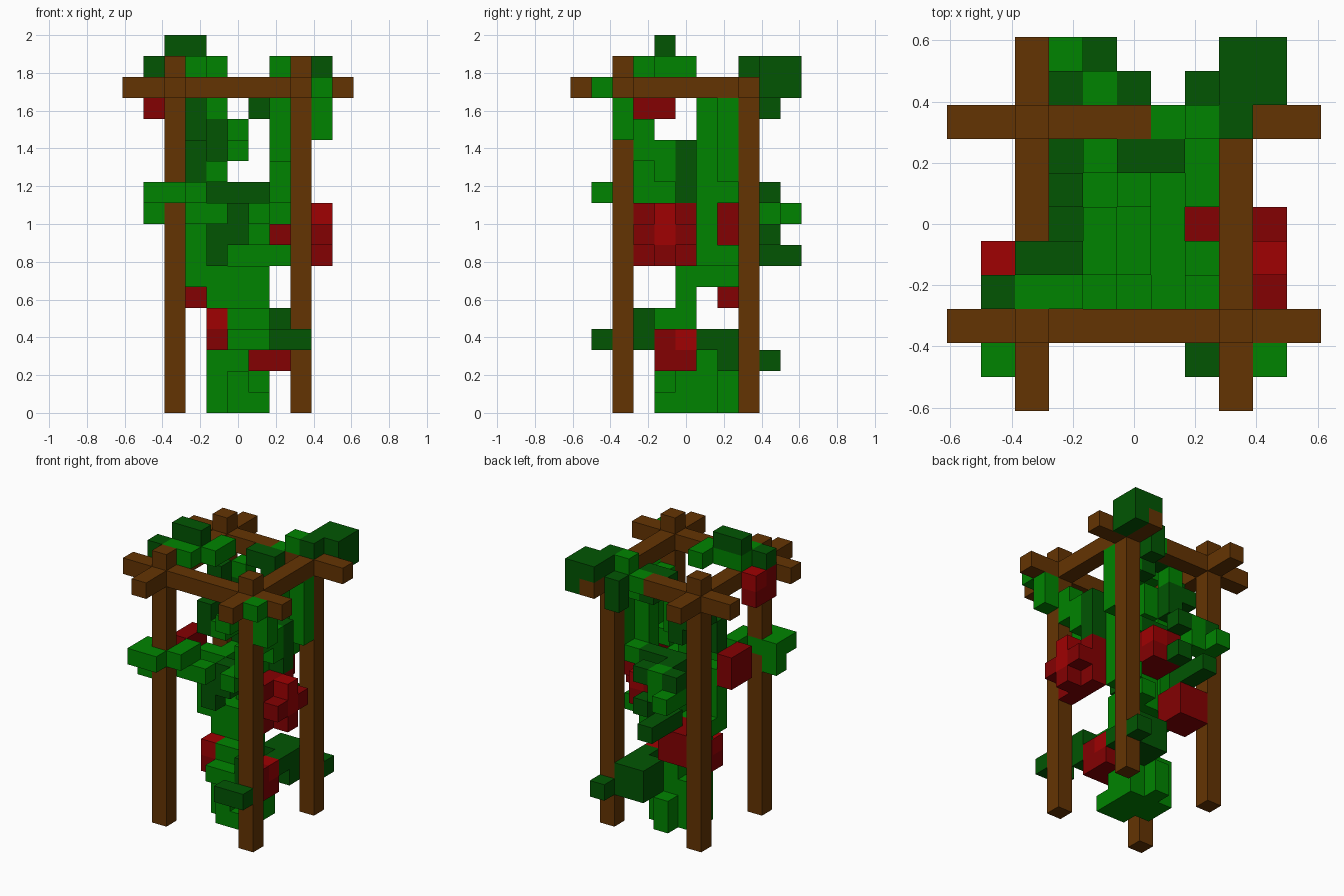
import bpy, bmesh
from itertools import product

if "Cube" in bpy.data.objects:
    bpy.data.objects.remove(bpy.data.objects["Cube"], do_unlink=True)

U = 2 / 18  # edge of one cube


def material(name, rgb):
    m = bpy.data.materials.new(name)
    m.use_nodes = True
    c = [(v / 255) ** 2.2 for v in rgb] + [1]
    m.diffuse_color = c
    bsdf = m.node_tree.nodes["Principled BSDF"]
    bsdf.inputs["Base Color"].default_value = c
    bsdf.inputs["Roughness"].default_value = 0.9
    return m


WOOD = material("brown wood", (100, 55, 10))
LIGHT = material("light leaf green", (2, 131, 2))
DARK = material("dark leaf green", (8, 86, 10))
RED = material("dark red", (131, 5, 9))
BRIGHT = material("bright red", (158, 5, 9))

# Every box is x0, x1, y0, y1, z0, z1 in whole cubes, both ends included
posts = [(x, x, y, y, 0, 16) for x in (2, 8) for y in (2, 8)]
beams = [(0, 10, y, y, 15, 15) for y in (2, 8)] + [(x, x, 0, 10, 15, 15) for x in (2, 8)]

stem = [  # central climbing stem
    (4, 6, 5, 6, 0, 1), (5, 5, 4, 7, 0, 1), (6, 6, 4, 4, 0, 0), (6, 6, 6, 6, 2, 2),
    (4, 5, 5, 6, 2, 2), (5, 6, 3, 3, 3, 3),
    (5, 5, 4, 6, 3, 3), (5, 6, 4, 5, 4, 4), (4, 6, 5, 5, 5, 5), (3, 6, 5, 6, 6, 6),
    (6, 6, 7, 7, 6, 6), (5, 7, 6, 6, 7, 7), (7, 7, 7, 7, 7, 7), (3, 3, 5, 5, 7, 9),
    (6, 6, 5, 5, 8, 8), (7, 7, 6, 6, 8, 9), (4, 4, 5, 6, 9, 9), (6, 6, 4, 6, 9, 9),
]
upper_vines = [  # light leaves climbing to the beams
    (3, 4, 3, 3, 9, 9), (6, 6, 3, 3, 9, 9), (7, 7, 3, 4, 10, 10),
    (7, 7, 3, 3, 11, 11), (8, 8, 3, 3, 12, 13), (8, 8, 4, 4, 11, 12), (7, 7, 6, 6, 10, 14),
    (7, 7, 7, 7, 10, 10), (7, 7, 7, 7, 14, 14), (8, 8, 7, 7, 11, 14),
    (4, 4, 5, 6, 11, 11), (5, 5, 4, 5, 12, 12), (5, 5, 6, 6, 12, 13),
    (4, 4, 7, 7, 14, 14), (6, 6, 8, 8, 15, 15), (7, 7, 8, 8, 16, 16),
    (2, 3, 3, 4, 16, 16), (4, 4, 4, 5, 16, 16),
]
side_sprigs = [  # light leaves around the posts and at the back
    (1, 2, 1, 2, 10, 10), (3, 3, 2, 3, 10, 10), (1, 1, 2, 2, 9, 9),
    (9, 9, 1, 1, 15, 15), (9, 9, 2, 2, 13, 14), (3, 3, 9, 10, 9, 9), (4, 4, 9, 9, 9, 10),
]
low_dark = [  # dark leaves, lower half
    (7, 8, 1, 1, 3, 3), (7, 7, 3, 3, 3, 4), (7, 7, 6, 6, 3, 3), (6, 7, 7, 8, 2, 3),
    (8, 8, 9, 9, 2, 2), (4, 4, 9, 10, 7, 7), (4, 4, 8, 8, 7, 7), (5, 5, 9, 9, 8, 8),
    (4, 4, 4, 4, 7, 8), (5, 5, 4, 4, 8, 9),
]
high_dark = [  # dark leaves, upper half
    (4, 6, 7, 7, 10, 10), (8, 8, 5, 5, 10, 12), (5, 5, 9, 9, 10, 10),
    (4, 4, 8, 8, 10, 10), (3, 3, 9, 9, 10, 10),
    (3, 3, 5, 5, 11, 12), (3, 3, 6, 7, 13, 13), (4, 4, 7, 7, 12, 13),
    (3, 3, 6, 6, 14, 14), (6, 6, 7, 7, 14, 15), (5, 5, 7, 7, 15, 15),
    (7, 7, 9, 9, 14, 15), (1, 1, 3, 3, 16, 16), (2, 3, 4, 4, 17, 17),
]
corner_bush = [(9, 9, 9, 10, 15, 16), (8, 8, 8, 10, 16, 16)]
blossoms = [
    (6, 7, 4, 5, 2, 3), (4, 4, 4, 5, 3, 4), (3, 4, 7, 8, 5, 6), (5, 6, 7, 8, 8, 9),
    (2, 2, 4, 5, 9, 10), (1, 1, 3, 4, 14, 15),
    (8, 8, 3, 5, 7, 9), (9, 9, 4, 4, 7, 9), (9, 9, 3, 5, 8, 8), (7, 7, 4, 5, 8, 8),
]
blossom_highlights = [
    (9, 9, 4, 4, 8, 9), (7, 7, 5, 5, 3, 3), (4, 4, 4, 4, 4, 4), (1, 1, 4, 4, 15, 15),
    (6, 6, 8, 8, 9, 9),
]

parts = [
    ("posts", WOOD, posts), ("beams", WOOD, beams), ("stem", LIGHT, stem),
    ("upper_vines", LIGHT, upper_vines), ("side_sprigs", LIGHT, side_sprigs),
    ("low_dark_leaves", DARK, low_dark), ("high_dark_leaves", DARK, high_dark),
    ("corner_bush", DARK, corner_bush), ("blossoms", RED, blossoms),
    ("blossom_highlights", BRIGHT, blossom_highlights),
]

# Fill the cubes; later parts replace earlier ones
cells = {}
for name, mat, boxes in parts:
    for x0, x1, y0, y1, z0, z1 in boxes:
        for c in product(range(x0, x1 + 1), range(y0, y1 + 1), range(z0, z1 + 1)):
            cells[c] = name


def add_face(bm, cell, axis, side):
    """Add one outward facing square of a cube."""
    a, b = (axis + 1) % 3, (axis + 2) % 3
    corners = [(0, 0), (1, 0), (1, 1), (0, 1)]
    verts = []
    for u, v in corners if side else corners[::-1]:
        p = list(cell)
        p[axis] += side
        p[a] += u
        p[b] += v
        verts.append(bm.verts.new(((p[0] - 5.5) * U, (p[1] - 5.5) * U, p[2] * U)))
    bm.faces.new(verts)


# Build each part from its exposed cube sides
for name, mat, boxes in parts:
    bm = bmesh.new()
    for cell, owner in cells.items():
        if owner != name:
            continue
        for axis, side in product(range(3), (0, 1)):
            n = list(cell)
            n[axis] += 1 if side else -1
            if tuple(n) not in cells:
                add_face(bm, cell, axis, side)
    bmesh.ops.remove_doubles(bm, verts=bm.verts, dist=1e-4)
    bmesh.ops.dissolve_limit(bm, angle_limit=0.01, verts=bm.verts, edges=bm.edges)
    mesh = bpy.data.meshes.new(name)
    bm.to_mesh(mesh)
    bm.free()
    mesh.materials.append(mat)
    bpy.context.collection.objects.link(bpy.data.objects.new(name, mesh))
